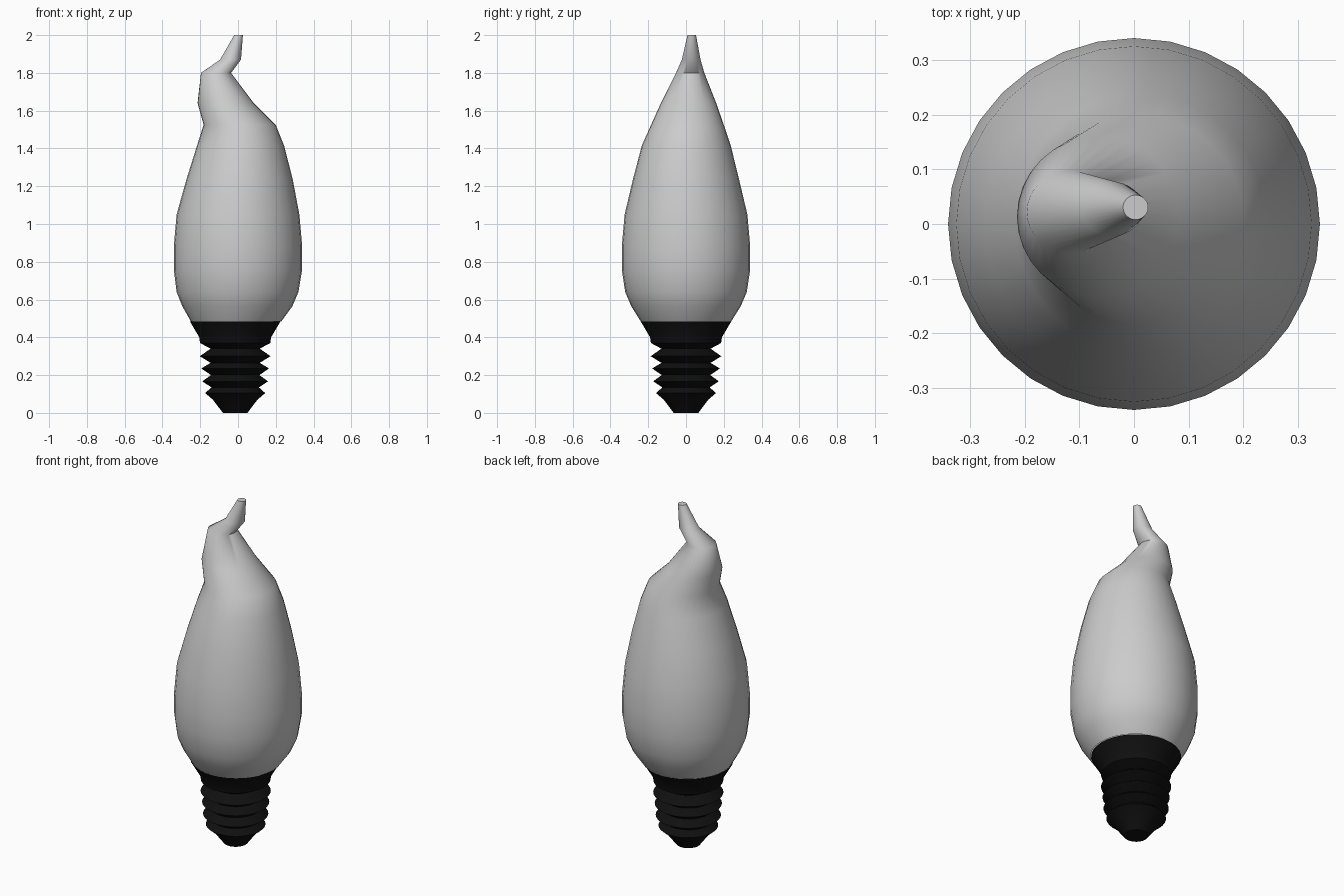
import bpy, bmesh
from math import sin, cos, tau, radians

if "Cube" in bpy.data.objects:
    bpy.data.objects.remove(bpy.data.objects["Cube"])

SEGMENTS = 32


def loft(name, rings, cap_bottom=False, cap_top=False, angle=60):
    """Skin elliptical rings given as (z, x_min, x_max, y_min, y_max)."""
    bm = bmesh.new()
    loops = []
    for z, x0, x1, y0, y1 in rings:
        cx, cy, rx, ry = (x0 + x1) / 2, (y0 + y1) / 2, (x1 - x0) / 2, (y1 - y0) / 2
        loops.append([bm.verts.new((cx + rx * cos(tau * i / SEGMENTS),
                                    cy + ry * sin(tau * i / SEGMENTS), z))
                      for i in range(SEGMENTS)])
    for a, b in zip(loops, loops[1:]):
        for i in range(SEGMENTS):
            j = (i + 1) % SEGMENTS
            bm.faces.new((a[i], a[j], b[j], b[i]))
    if cap_bottom:
        bm.faces.new(loops[0][::-1])
    if cap_top:
        bm.faces.new(loops[-1])
    mesh = bpy.data.meshes.new(name)
    bm.to_mesh(mesh)
    bm.free()
    obj = bpy.data.objects.new(name, mesh)
    bpy.context.collection.objects.link(obj)
    bpy.ops.object.select_all(action='DESELECT')
    obj.select_set(True)
    bpy.context.view_layer.objects.active = obj
    bpy.ops.object.shade_smooth_by_angle(angle=radians(angle))
    return obj


# Flame-shaped glass with a bent tip
loft("glass_bulb", [
    (0.485, -0.25, 0.23, -0.24, 0.24),
    (0.565, -0.295, 0.288, -0.29, 0.29),
    (0.64, -0.325, 0.32, -0.322, 0.322),
    (0.76, -0.34, 0.34, -0.34, 0.34),
    (0.88, -0.34, 0.34, -0.34, 0.34),
    (1.05, -0.325, 0.325, -0.325, 0.325),
    (1.24, -0.272, 0.289, -0.28, 0.28),
    (1.415, -0.217, 0.244, -0.234, 0.237),
    (1.525, -0.182, 0.20, -0.185, 0.20),
    (1.64, -0.214, 0.083, -0.133, 0.16),
    (1.80, -0.196, -0.037, -0.053, 0.097),
    (1.87, -0.095, 0.016, -0.022, 0.077),
    (2.0, -0.02, 0.026, 0.008, 0.053),
], cap_top=True)

# Threaded screw base, slightly off-centre
profile = [(0.0, 0.065), (0.07, 0.118), (0.105, 0.159), (0.135, 0.125),
           (0.167, 0.174), (0.20, 0.128), (0.235, 0.179), (0.265, 0.13),
           (0.30, 0.187), (0.34, 0.13), (0.37, 0.186), (0.40, 0.19), (0.485, 0.24)]
base = loft("screw_base",
            [(z, -0.015 - r, -0.015 + r, -r, r) for z, r in profile],
            cap_bottom=True, angle=40)
black = bpy.data.materials.new("black_base")
black.diffuse_color = (0.005, 0.005, 0.005, 1)
black.use_nodes = True
black.node_tree.nodes["Principled BSDF"].inputs["Base Color"].default_value = black.diffuse_color
base.data.materials.append(black)
